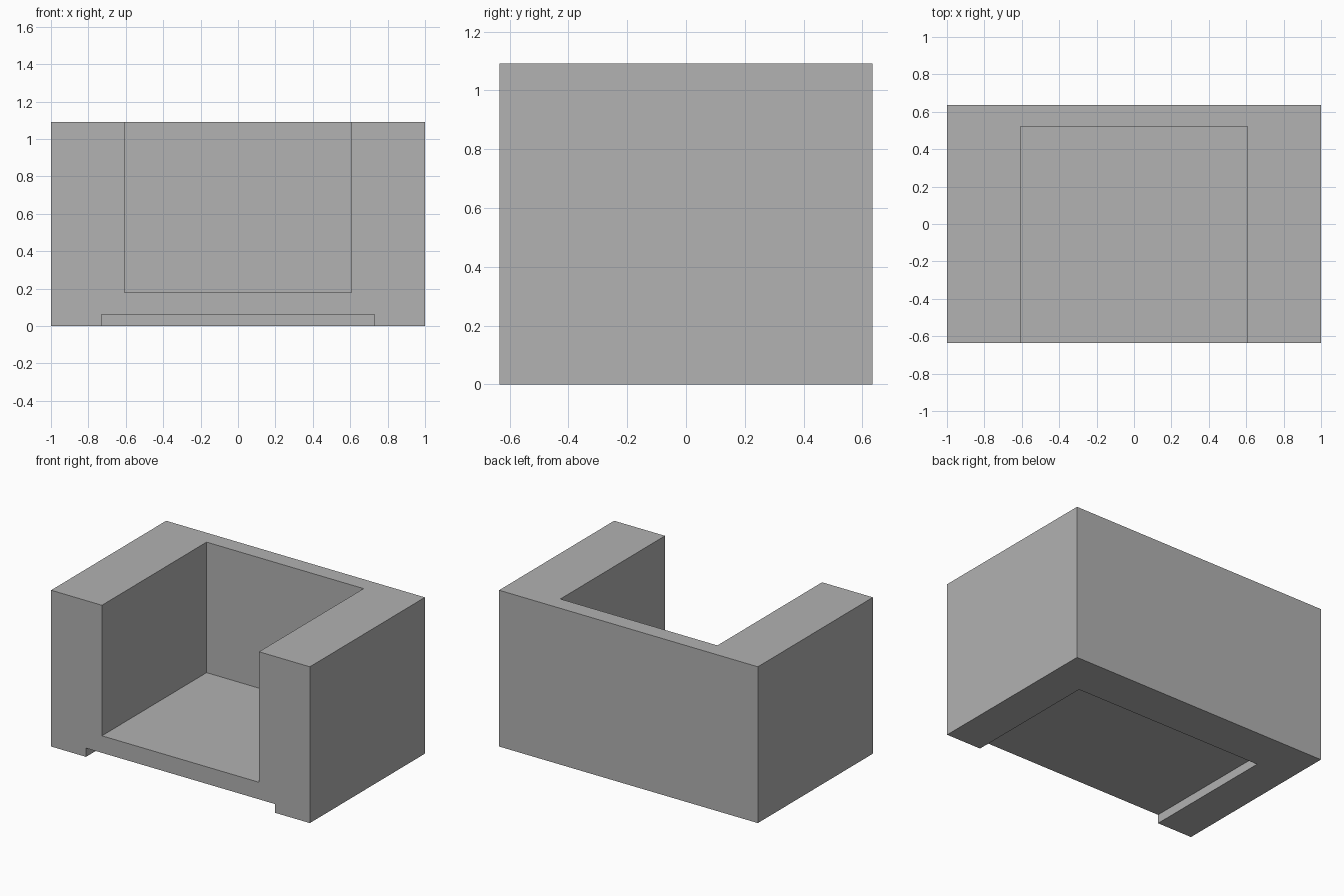
import bpy
from mathutils import Vector

if "Cube" in bpy.data.objects:
    bpy.data.objects.remove(bpy.data.objects["Cube"], do_unlink=True)

WIDTH, DEPTH, HEIGHT = 2.0, 1.27, 1.092
FRONT, BACK = -DEPTH / 2, DEPTH / 2
OVERLAP = 0.1  # how far cutters pass the outer faces

grey = bpy.data.materials.new("plain_grey")
grey.use_nodes = True
grey.diffuse_color = (0.445, 0.445, 0.445, 1)
grey.node_tree.nodes["Principled BSDF"].inputs["Base Color"].default_value = grey.diffuse_color


def box(name, low, high):
    """Box spanning two opposite corners."""
    low, high = Vector(low), Vector(high)
    bpy.ops.mesh.primitive_cube_add(size=1, location=(low + high) / 2)
    obj = bpy.context.object
    obj.name = obj.data.name = name
    obj.scale = high - low
    bpy.ops.object.transform_apply(location=True, rotation=False, scale=True)
    obj.data.materials.append(grey)
    return obj


def carve(target, cutter):
    """Subtract the cutter, then remove it."""
    cutter.hide_render = True
    mod = target.modifiers.new("carve", "BOOLEAN")
    mod.operation = "DIFFERENCE"
    mod.solver = "EXACT"
    mod.object = cutter
    bpy.context.view_layer.objects.active = target
    bpy.ops.object.modifier_apply(modifier=mod.name)
    bpy.data.objects.remove(cutter, do_unlink=True)


# Solid armchair block
body = box("armchair_body", (-WIDTH / 2, FRONT, 0), (WIDTH / 2, BACK, HEIGHT))

# Seat opening between the arms and in front of the backrest
carve(body, box("seat_cutter", (-0.607, FRONT - OVERLAP, 0.18),
                (0.607, 0.52, HEIGHT + OVERLAP)))

# Shallow recess under the seat, open to the front
carve(body, box("underside_cutter", (-0.73, FRONT - OVERLAP, -OVERLAP),
                (0.73, 0.333, 0.061)))

# Crisp flat faces
for face in body.data.polygons:
    face.use_smooth = False
    face.material_index = 0
